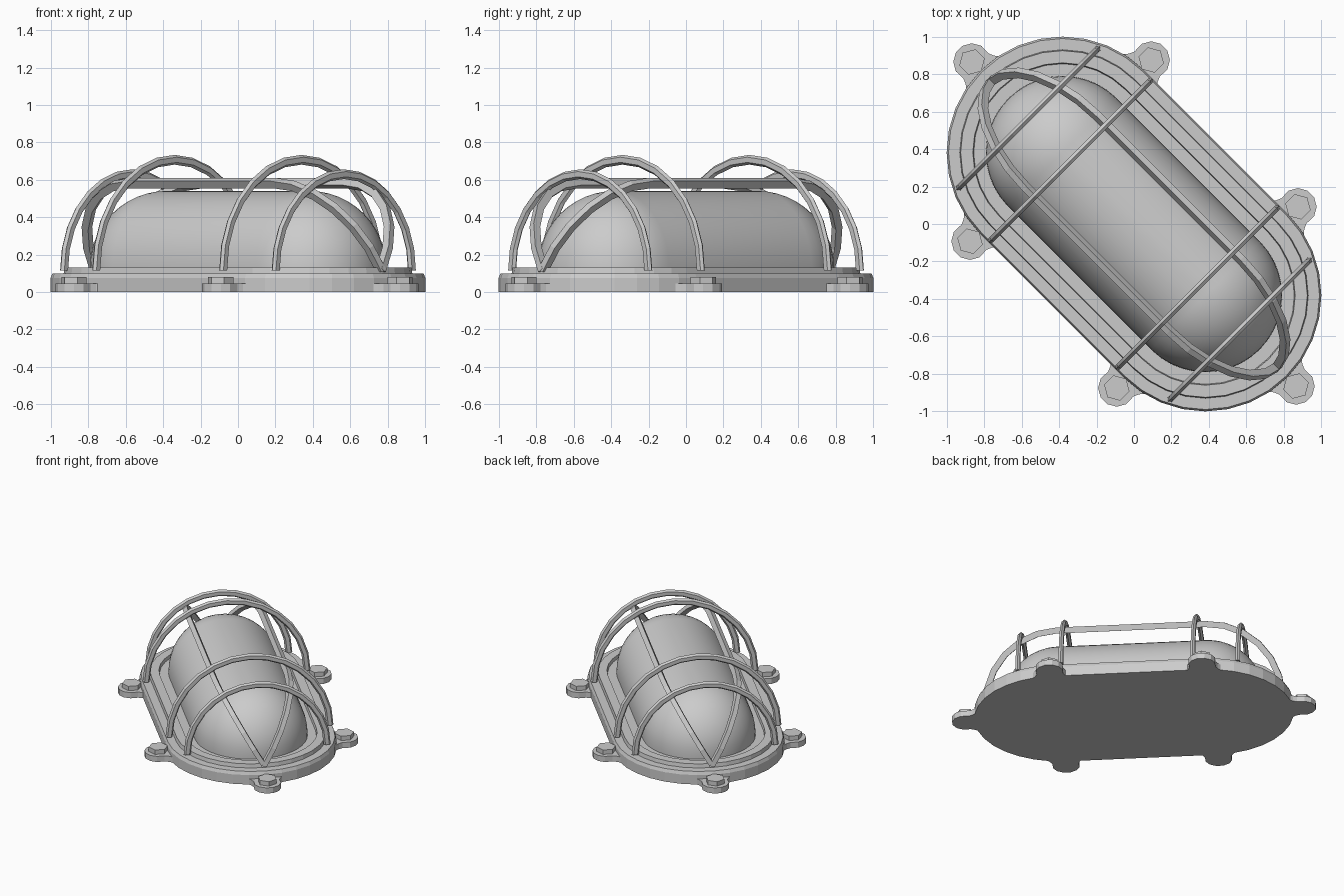
import bpy, bmesh
from math import sin, cos, pi, radians
from mathutils import Matrix, Vector

cube = bpy.data.objects.get("Cube")
if cube:
    bpy.data.objects.remove(cube, do_unlink=True)

grey = bpy.data.materials.new("grey_metal")
grey.use_nodes = True
colour = (0.6, 0.6, 0.6, 1)
grey.diffuse_color = colour
grey.node_tree.nodes["Principled BSDF"].inputs["Base Color"].default_value = colour

TURN = Matrix.Rotation(radians(-45), 4, 'Z')   # long axis lies on the diagonal
END = 0.54                                     # centre of the rounded ends
FOOT = 0.115                                   # height where the cage starts


def finish(bm, name, smooth=False):
    bmesh.ops.remove_doubles(bm, verts=bm.verts, dist=1e-5)
    bmesh.ops.recalc_face_normals(bm, faces=bm.faces)
    bm.transform(TURN)
    mesh = bpy.data.meshes.new(name)
    bm.to_mesh(mesh)
    bm.free()
    mesh.materials.append(grey)
    obj = bpy.data.objects.new(name, mesh)
    bpy.context.collection.objects.link(obj)
    if smooth:
        bpy.ops.object.select_all(action='DESELECT')
        obj.select_set(True)
        bpy.context.view_layer.objects.active = obj
        bpy.ops.object.shade_smooth_by_angle(angle=radians(35))
    return obj


def bridge(bm, rings, cap_first=True, cap_last=True):
    rings = [[bm.verts.new(p) for p in ring] for ring in rings]
    n = len(rings[0])
    for a, b in zip(rings, rings[1:]):
        for i in range(n):
            j = (i + 1) % n
            bm.faces.new((a[i], a[j], b[j], b[i]))
    if cap_first:
        bm.faces.new(rings[0])
    if cap_last:
        bm.faces.new(rings[-1])


def stadium(r, z, seg):
    ring = []
    for side in (1, -1):
        for i in range(seg + 1):
            a = -pi / 2 + pi * i / seg
            ring.append((side * (END + r * cos(a)), side * r * sin(a), z))
    return ring


# Stepped base plate with a raised rim
bm = bmesh.new()
steps = [(0.62, 0), (0.62, 0.075), (0.61, 0.1), (0.55, 0.1), (0.545, 0.13),
         (0.48, 0.13), (0.475, 0.105), (0.40, 0.105)]
bridge(bm, [stadium(r, z, 16) for r, z in steps])
finish(bm, "base_plate")

# Rounded glass cover
bm = bmesh.new()
dome = [(0.41, 0.1)] + [(0.41 * cos(t * pi / 24), 0.13 + 0.41 * sin(t * pi / 24))
                        for t in range(12)] + [(0, 0.54)]
bridge(bm, [stadium(r, z, 20) for r, z in dome], cap_last=False)
finish(bm, "glass_cover", smooth=True)


# Mounting lugs, each with a hexagonal bolt
def prism(name, points, z0, z1, place):
    bm = bmesh.new()
    bridge(bm, [[place @ Vector((x, y, z)) for x, y in points] for z in (z0, z1)])
    finish(bm, name)


flare = [(-0.14, 0.19), (-0.1, 0.14), (-0.06, 0.108), (-0.03, 0.095)]
nose = [(0.1 * cos(a), 0.1 * sin(a)) for a in (radians(d) for d in range(75, -76, -30))]
lug = flare + nose + [(x, -y) for x, y in reversed(flare)]
hexagon = [(0.07 * cos(i * pi / 3), 0.07 * sin(i * pi / 3)) for i in range(6)]
spots = [(1.225, 0, 0), (-1.225, 0, 180)]
spots += [(sx * 0.555, sy * 0.685, sy * 90) for sx in (1, -1) for sy in (1, -1)]
for k, (x, y, deg) in enumerate(spots, 1):
    place = Matrix.Translation((x, y, 0)) @ Matrix.Rotation(radians(deg), 4, 'Z')
    prism(f"lug_{k}", lug, 0, 0.045, place)
    prism(f"bolt_{k}", hexagon, 0.045, 0.08, place)


# Bars swept along a list of (centre, outward direction), flat in one plane
def sweep(name, path, normal, section):
    bm = bmesh.new()
    bridge(bm, [[c + out * r + normal * w for r, w in section] for c, out in path])
    finish(bm, name)


# Cross hoops
ridge = [(0.026, 0), (0.014, 0.016), (-0.014, 0.016),
         (-0.026, 0), (-0.014, -0.016), (0.014, -0.016)]
for label, u, radius in (("inner", 0.48, 0.592), ("outer", 0.8, 0.515)):
    for side, sx in (("left", 1), ("right", -1)):
        path = []
        for i in range(15):
            a = pi * i / 14
            out = Vector((0, cos(a), sin(a)))
            path.append((Vector((sx * u, 0, FOOT)) + out * radius, out))
        sweep(f"{label}_hoop_{side}", path, Vector((1, 0, 0)), ridge)

# Two long rails, tilted apart and meeting at both ends
flat = [(0.022, 0.018), (-0.022, 0.018), (-0.022, -0.018), (0.022, -0.018)]
for side, tilt in (("back", -30), ("front", 30)):
    lean = Matrix.Rotation(radians(tilt), 3, 'X')
    path = []
    for sx in (1, -1):
        arc = []
        for i in range(7):
            a = pi / 2 * i / 6
            out = lean @ Vector((sx * cos(a), 0, sin(a)))
            arc.append((Vector((sx * END, 0, FOOT)) + out * 0.54, out))
        path += arc if sx > 0 else arc[::-1]
    sweep(f"{side}_rail", path, lean @ Vector((0, 1, 0)), flat)
